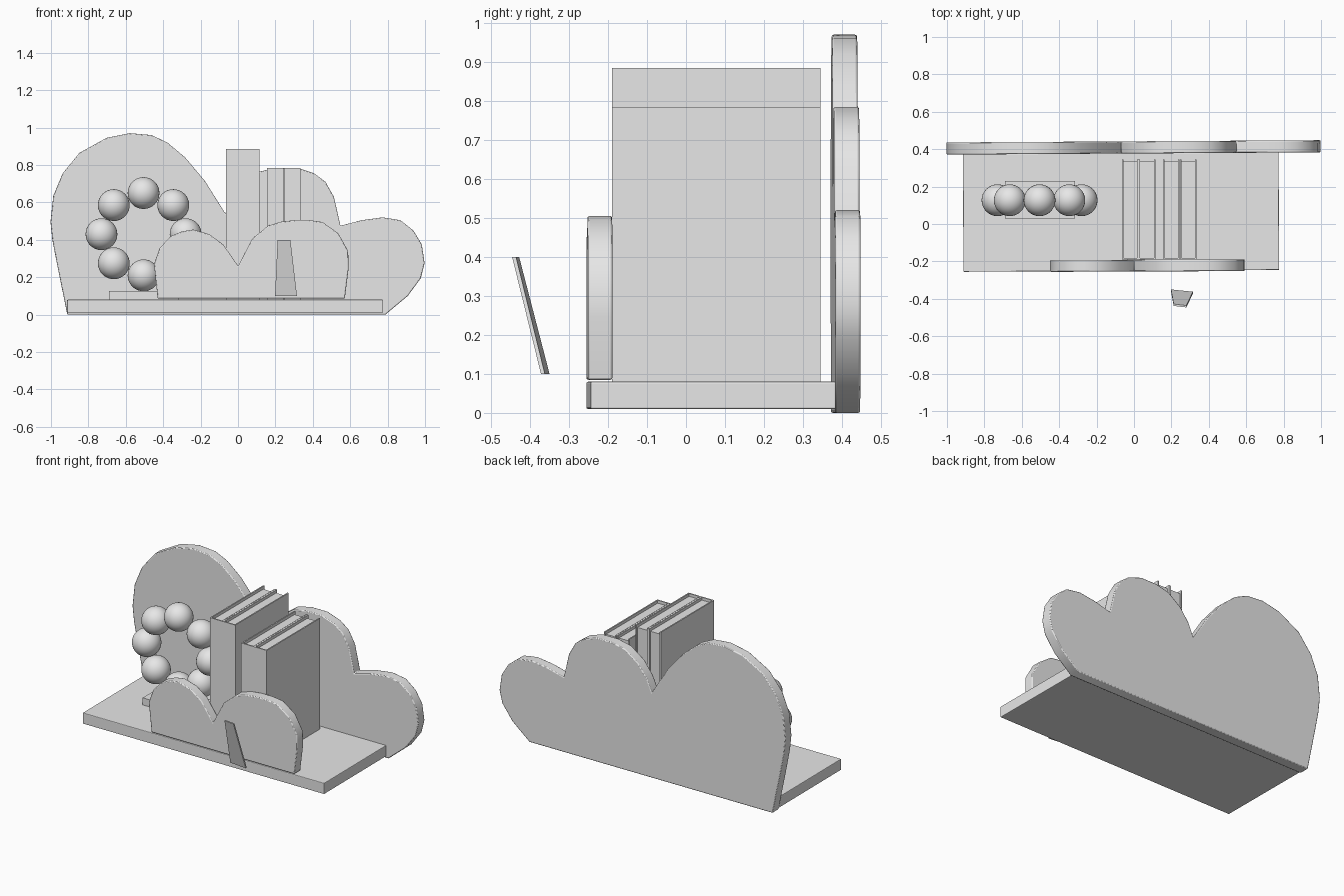
import bpy, bmesh, math
from mathutils import Vector

if "Cube" in bpy.data.objects:
    bpy.data.objects.remove(bpy.data.objects["Cube"], do_unlink=True)

grey = bpy.data.materials.new("light grey")
grey.use_nodes = True
grey.diffuse_color = (0.8, 0.8, 0.8, 1)
grey.node_tree.nodes["Principled BSDF"].inputs["Base Color"].default_value = (0.8, 0.8, 0.8, 1)


def finish(bm, name, smooth=False, bevel=0, turn=0):
    bmesh.ops.recalc_face_normals(bm, faces=bm.faces)
    mesh = bpy.data.meshes.new(name)
    bm.to_mesh(mesh)
    bm.free()
    mesh.materials.append(grey)
    ob = bpy.data.objects.new(name, mesh)
    bpy.context.collection.objects.link(ob)
    ob.rotation_euler.z = turn
    if bevel:
        mod = ob.modifiers.new("soft edge", "BEVEL")
        mod.width = bevel
        mod.segments = 2
        mod.limit_method = "ANGLE"
        mod.angle_limit = math.radians(60)
    if smooth:
        bpy.ops.object.select_all(action="DESELECT")
        ob.select_set(True)
        bpy.context.view_layer.objects.active = ob
        bpy.ops.object.shade_smooth_by_angle(angle=math.radians(40))
    return ob


def add_box(bm, low, high):
    low, high = Vector(low), Vector(high)
    verts = bmesh.ops.create_cube(bm, size=1)["verts"]
    for v in verts:
        v.co = (low + high) / 2 + v.co * (high - low)


def box(name, low, high, **options):
    bm = bmesh.new()
    add_box(bm, low, high)
    return finish(bm, name, **options)


def cloud_panel(name, outline, front, back, turn):
    bm = bmesh.new()
    face = bm.faces.new([bm.verts.new((x, front, z)) for x, z in outline])
    extruded = bmesh.ops.extrude_face_region(bm, geom=[face])["geom"]
    moved = [g for g in extruded if isinstance(g, bmesh.types.BMVert)]
    bmesh.ops.translate(bm, verts=moved, vec=(0, back - front, 0))
    return finish(bm, name, smooth=True, bevel=0.005, turn=turn)


# Shelf base
box("shelf_base", (-0.913, -0.25, 0.01), (0.775, 0.38, 0.08), bevel=0.004, turn=0.006)

# Large three-lobed back panel
cloud_panel("back_cloud_panel", [
    (-0.91, 0), (-0.965, 0.27), (-0.99, 0.4), (-1, 0.495), (-0.985, 0.635),
    (-0.935, 0.755), (-0.845, 0.865), (-0.7, 0.945), (-0.575, 0.97),
    (-0.46, 0.96), (-0.375, 0.92), (-0.28, 0.84), (-0.175, 0.715), (-0.065, 0.54),
    (-0.03, 0.62), (0.03, 0.7), (0.12, 0.765), (0.21, 0.785), (0.32, 0.785),
    (0.41, 0.755), (0.47, 0.71), (0.515, 0.63), (0.55, 0.475),
    (0.665, 0.505), (0.775, 0.52), (0.87, 0.505), (0.94, 0.45), (0.985, 0.375),
    (1, 0.275), (0.98, 0.195), (0.91, 0.1), (0.79, 0)], 0.377, 0.442, 0.006)

# Small two-lobed front panel
cloud_panel("front_cloud_panel", [
    (-0.43, 0.085), (-0.45, 0.27), (-0.42, 0.355), (-0.36, 0.42), (-0.3, 0.445),
    (-0.24, 0.455), (-0.155, 0.43), (-0.08, 0.375), (0, 0.26),
    (0.075, 0.405), (0.16, 0.475), (0.23, 0.497), (0.305, 0.505), (0.38, 0.505),
    (0.45, 0.495), (0.535, 0.435), (0.588, 0.34), (0.59, 0.245), (0.57, 0.085)],
    -0.254, -0.191, 0.004)

# Books: two covers and a spine around recessed pages
for name, left, top in (("tall_book_left_side", -0.065, 0.885), ("tall_book_right_side", 0.025, 0.885),
                        ("short_book_left_side", 0.155, 0.783), ("short_book_right_side", 0.245, 0.783)):
    right, cover = left + 0.089, 0.008
    bm = bmesh.new()
    add_box(bm, (left, -0.19, 0.08), (left + cover, 0.345, top))
    add_box(bm, (right - cover, -0.19, 0.08), (right, 0.345, top))
    add_box(bm, (left + cover, -0.19, 0.08), (right - cover, -0.182, top))
    add_box(bm, (left + cover, -0.182, 0.085), (right - cover, 0.335, top - 0.018))
    finish(bm, name)

# Ring of balls on a small plinth
box("ring_plinth", (-0.69, 0.03, 0.08), (-0.315, 0.23, 0.125))
for i in range(8):
    a = math.tau * i / 8
    bm = bmesh.new()
    bmesh.ops.create_uvsphere(bm, u_segments=32, v_segments=16, radius=0.085)
    bmesh.ops.translate(bm, verts=bm.verts,
                        vec=(-0.505 + 0.225 * math.cos(a), 0.127, 0.43 + 0.22 * math.sin(a)))
    finish(bm, f"ring_ball_{i + 1}", smooth=True)

# Leaning tapered tag in front
bm = bmesh.new()
corners = [(0.198, -0.36, 0.1), (0.315, -0.372, 0.1), (0.28, -0.446, 0.4), (0.212, -0.438, 0.4)]
front = [bm.verts.new(c) for c in corners]
back = [bm.verts.new((x, y + 0.01, z)) for x, y, z in corners]
bm.faces.new(front)
bm.faces.new(back[::-1])
for i in range(4):
    j = (i + 1) % 4
    bm.faces.new((front[i], back[i], back[j], front[j]))
finish(bm, "leaning_tag")
